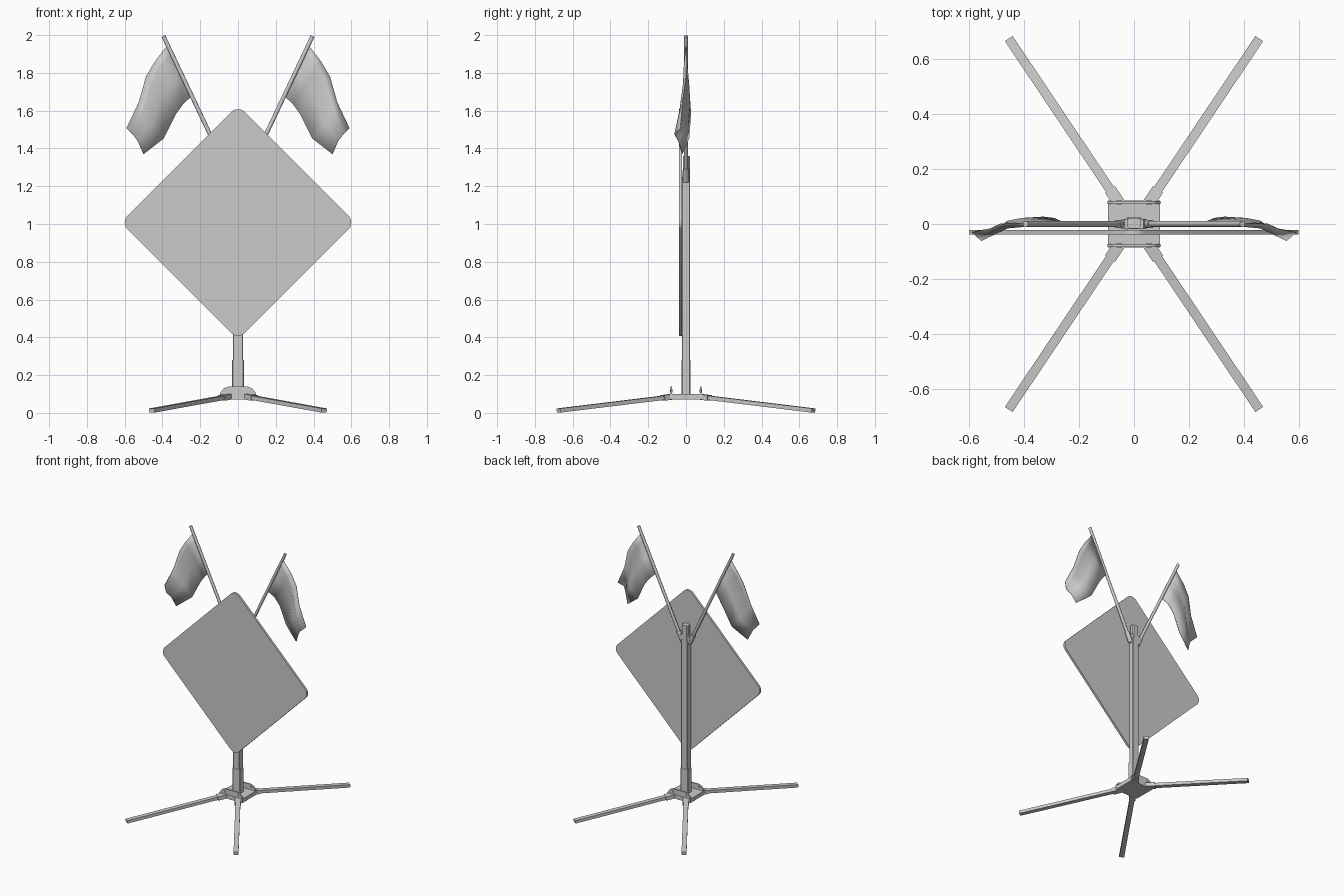
import bpy, bmesh, math
from mathutils import Vector, Matrix

if "Cube" in bpy.data.objects:
    bpy.data.objects.remove(bpy.data.objects["Cube"])


def finish(name, bm):
    bmesh.ops.recalc_face_normals(bm, faces=bm.faces)
    me = bpy.data.meshes.new(name)
    bm.to_mesh(me)
    bm.free()
    ob = bpy.data.objects.new(name, me)
    bpy.context.collection.objects.link(ob)
    return ob


def smooth(ob, angle=40):
    bpy.ops.object.select_all(action='DESELECT')
    ob.select_set(True)
    bpy.context.view_layer.objects.active = ob
    bpy.ops.object.shade_smooth_by_angle(angle=math.radians(angle))


def box(name, lo, hi, bevel=0):
    lo, hi = Vector(lo), Vector(hi)
    bm = bmesh.new()
    bmesh.ops.create_cube(bm, size=1, matrix=Matrix.Translation((lo + hi) / 2)
                          @ Matrix.Diagonal((*(hi - lo), 1)))
    if bevel:
        upright = [e for e in bm.edges
                   if abs(e.verts[0].co.z - e.verts[1].co.z) > 1e-4]
        bmesh.ops.bevel(bm, geom=upright, offset=bevel, segments=1, affect='EDGES')
    return finish(name, bm)


def beam(name, a, b, width, height):
    # rectangular bar from a to b
    a, b = Vector(a), Vector(b)
    d = (b - a).normalized()
    side = d.cross(Vector((0, 0, 1))).normalized()
    up = side.cross(d)
    rot = Matrix((side, d, up)).transposed().to_4x4()
    bm = bmesh.new()
    bmesh.ops.create_cube(bm, size=1, matrix=Matrix.Translation((a + b) / 2) @ rot
                          @ Matrix.Diagonal((width, (b - a).length, height, 1)))
    return finish(name, bm)


def rod(name, a, b, r, sides=10):
    a, b = Vector(a), Vector(b)
    rot = (b - a).to_track_quat('Z', 'Y').to_matrix().to_4x4()
    bm = bmesh.new()
    bmesh.ops.create_cone(bm, cap_ends=True, segments=sides, radius1=r, radius2=r,
                          depth=(b - a).length,
                          matrix=Matrix.Translation((a + b) / 2) @ rot)
    ob = finish(name, bm)
    smooth(ob)
    return ob


def slab(name, outline, y0, y1):
    # x-z outline extruded along y
    bm = bmesh.new()
    f = bm.faces.new([bm.verts.new((x, y0, z)) for x, z in outline])
    ext = bmesh.ops.extrude_face_region(bm, geom=[f])
    vs = [g for g in ext['geom'] if isinstance(g, bmesh.types.BMVert)]
    bmesh.ops.translate(bm, verts=vs, vec=(0, y1 - y0, 0))
    return finish(name, bm)


# diamond sign panel with rounded corners
R, C, Z = 0.05, 0.55, 1.008
outline = []
for k in range(4):
    mid = math.radians(90 * k)
    for i in range(7):
        t = mid + math.radians(-45 + 15 * i)
        outline.append((C * math.cos(mid) + R * math.cos(t),
                        Z + C * math.sin(mid) + R * math.sin(t)))
smooth(slab("sign_panel", outline, -0.038, -0.022), 30)

# post, lower sleeve and narrower top
box("post", (-0.027, -0.022, 0.09), (0.027, 0.022, 1.25), 0.004)
box("post_sleeve", (-0.031, -0.0235, 0.09), (0.031, 0.0235, 0.28), 0.004)
box("post_top", (-0.026, -0.016, 1.24), (0.026, 0.021, 1.36), 0.008)

# flag holder bracket
slab("flag_bracket", [(-0.028, 1.22), (0.028, 1.22), (0.046, 1.265),
                      (0.034, 1.285), (-0.034, 1.285), (-0.046, 1.265)], -0.018, 0.018)

# base plate, upright flanges and bolts
box("base_plate", (-0.095, -0.085, 0.07), (0.095, 0.085, 0.1))
for s, side in ((-1, "front"), (1, "back")):
    slab(side + "_flange", [(-0.097, 0.085), (0.097, 0.085), (0.093, 0.108),
                            (0.075, 0.13), (0.05, 0.14), (-0.05, 0.14),
                            (-0.075, 0.13), (-0.093, 0.108)], s * 0.073, s * 0.083)
    for x in (-0.055, 0.055):
        rod(side + "_bolt", (x, s * 0.071, 0.118), (x, s * 0.086, 0.118), 0.009, 8)

# four splayed legs with sockets
for sx in (-1, 1):
    for sy in (-1, 1):
        start = Vector((sx * 0.05, sy * 0.07, 0.086))
        end = Vector((sx * 0.456, sy * 0.675, 0.0125))
        beam("leg", start, end, 0.034, 0.022)
        beam("leg_socket", start, start.lerp(end, 0.09), 0.044, 0.029)

# flag cloth control rows, pole edge to free edge: top, fold, middle, bottom
ROWS = [
    [(.375, 0, 1.945), (.355, 0, 1.90), (.308, 0, 1.80), (.248, 0, 1.675)],
    [(.44, .003, 1.86), (.415, -.010, 1.83), (.36, .015, 1.74), (.29, .020, 1.635)],
    [(.487, 0, 1.78), (.46, -.014, 1.74), (.41, .020, 1.66), (.33, .025, 1.58)],
    [(.525, -.018, 1.645), (.50, -.033, 1.60), (.46, .010, 1.53), (.393, .015, 1.453)],
    [(.59, -.03, 1.507), (.557, -.06, 1.475), (.53, -.04, 1.44), (.50, -.02, 1.37)],
]
for s, side in ((-1, "left"), (1, "right")):
    a, b = Vector((s * 0.03, 0, 1.225)), Vector((s * 0.395, 0, 1.995))
    rod(side + "_flag_pole", a, b, 0.011)
    rod(side + "_pole_socket", a, a.lerp(b, 0.09), 0.016)
    bm = bmesh.new()
    g = [[bm.verts.new((s * x, y, z)) for x, y, z in row] for row in ROWS]
    for i in range(4):
        for j in range(3):
            bm.faces.new((g[i][j], g[i + 1][j], g[i + 1][j + 1], g[i][j + 1]))
    cloth = finish(side + "_flag", bm)
    smooth(cloth, 60)
    m = cloth.modifiers.new("thickness", 'SOLIDIFY')
    m.thickness = 0.004
    m.offset = 0
